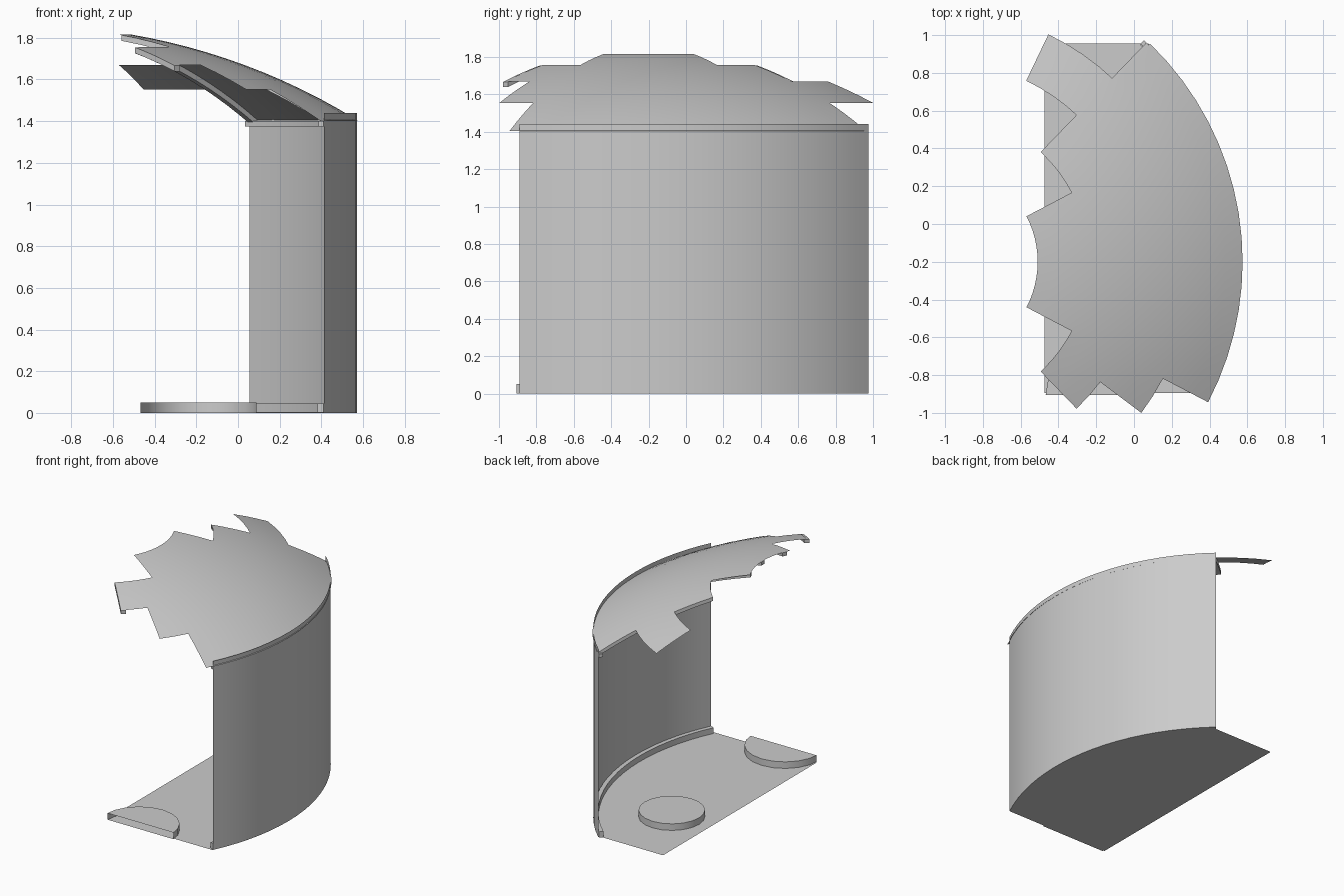
import bpy, bmesh, math
from math import sin, cos, radians, sqrt

if "Cube" in bpy.data.objects:
    bpy.data.objects.remove(bpy.data.objects["Cube"])

CX, CY, R = -1.03, -0.20, 1.60      # tank axis and wall radius
STEP = 4.6                          # angular facet size in degrees
RINGS = [0.52, 0.79, 1.063, 1.335, 1.605]


def pol(r, deg, z):
    a = radians(deg)
    return (CX + r * cos(a), CY + r * sin(a), z)


def dome(r):
    return -1.19 + sqrt(3.05 ** 2 - r * r)


def span(a0, a1, n):
    return [a0 + (a1 - a0) * i / n for i in range(n + 1)]


def finish(name, bm, angle=30):
    bmesh.ops.remove_doubles(bm, verts=bm.verts, dist=1e-4)
    bmesh.ops.recalc_face_normals(bm, faces=bm.faces)
    me = bpy.data.meshes.new(name)
    bm.to_mesh(me)
    bm.free()
    ob = bpy.data.objects.new(name, me)
    bpy.context.collection.objects.link(ob)
    bpy.ops.object.select_all(action='DESELECT')
    ob.select_set(True)
    bpy.context.view_layer.objects.active = ob
    bpy.ops.object.shade_smooth_by_angle(angle=radians(angle))
    return ob


def loft(name, sections, closed=True):
    """Skin a list of cross-sections; closed profiles get end caps."""
    bm = bmesh.new()
    rows = [[bm.verts.new(p) for p in s] for s in sections]
    n = len(rows[0])
    for a, b in zip(rows, rows[1:]):
        for i in range(n if closed else n - 1):
            j = (i + 1) % n
            bm.faces.new((a[i], a[j], b[j], b[i]))
    if closed:
        bm.faces.new(rows[0])
        bm.faces.new(rows[-1])
    return finish(name, bm)


# Curved wall sheet
A0, A1 = -25.6, 47.3
loft("wall", [[pol(R, a, 0), pol(R, a, 1.44)] for a in span(A0, A1, 20)], closed=False)


# Curb and eave rings on the inside of the wall
def ring(name, r0, r1, z0, z1):
    loft(name, [[pol(r0, a, z0), pol(r1, a, z0), pol(r1, a, z1), pol(r0, a, z1)]
                for a in span(A0, A1, 20)])


ring("base_curb", 1.565, 1.597, 0.001, 0.045)
ring("eave_ring", 1.57, 1.597, 1.375, 1.4)

# Floor sheet, cut straight on three sides
bm = bmesh.new()
Y0, Y1, X0 = -0.895, 0.955, -0.475
lo = math.degrees(math.asin((Y0 - CY) / R))
hi = math.degrees(math.asin((Y1 - CY) / R))
pts = [pol(R, a, 0) for a in span(lo, hi, 20)] + [(X0, Y1, 0), (X0, Y0, 0)]
bm.faces.new([bm.verts.new(p) for p in pts])
finish("floor", bm)


# Round floor plates, the front one cut off at the floor edge
def plate(name, x, y, r, cut=None):
    bm = bmesh.new()
    bmesh.ops.create_cone(bm, cap_ends=True, segments=20, radius1=r, radius2=r, depth=0.05)
    bmesh.ops.translate(bm, verts=bm.verts, vec=(x, y, 0.0255))
    if cut is not None:
        bmesh.ops.bisect_plane(bm, geom=bm.verts[:] + bm.edges[:] + bm.faces[:],
                               plane_co=(0, cut, 0), plane_no=(0, -1, 0), clear_outer=True)
    finish(name, bm)


plate("rear_floor_plate", -0.16, 0.40, 0.23)
plate("front_floor_plate", -0.19, -0.92, 0.28, cut=-0.905)

# Domed roof: each ring of sheets broken off at its own angles
bm = bmesh.new()
limits = [(-27.6, 27.6), (-46, 46), (-36.8, 64.4), (-27.6, 46)]
for k, (a0, a1) in enumerate(limits):
    n = round((a1 - a0) / STEP)
    ang, rad = span(a0, a1, n), span(RINGS[k], RINGS[k + 1], 3)
    for a, b in zip(ang, ang[1:]):
        for r, s in zip(rad, rad[1:]):
            bm.faces.new([bm.verts.new(p) for p in (
                pol(r, a, dome(r)), pol(s, a, dome(s)), pol(s, b, dome(s)), pol(r, b, dome(r)))])
finish("roof", bm)

# Rafters under the roof sheets
ribs = [(-46, 0.79, 1.063), (-23, 0.52, 1.595), (0, 0.52, 1.595), (23, 0.52, 1.595), (46, 0.79, 1.595)]
for i, (a, r0, r1) in enumerate(ribs):
    sx, sy = -sin(radians(a)) * 0.018, cos(radians(a)) * 0.018
    secs = []
    for r in span(r0, r1, 10):
        x, y, z = pol(r, a, dome(r) - 0.002)
        secs.append([(x - sx, y - sy, z), (x + sx, y + sy, z),
                     (x + sx, y + sy, z - 0.028), (x - sx, y - sy, z - 0.028)])
    loft(f"rafter_{i + 1}", secs)
